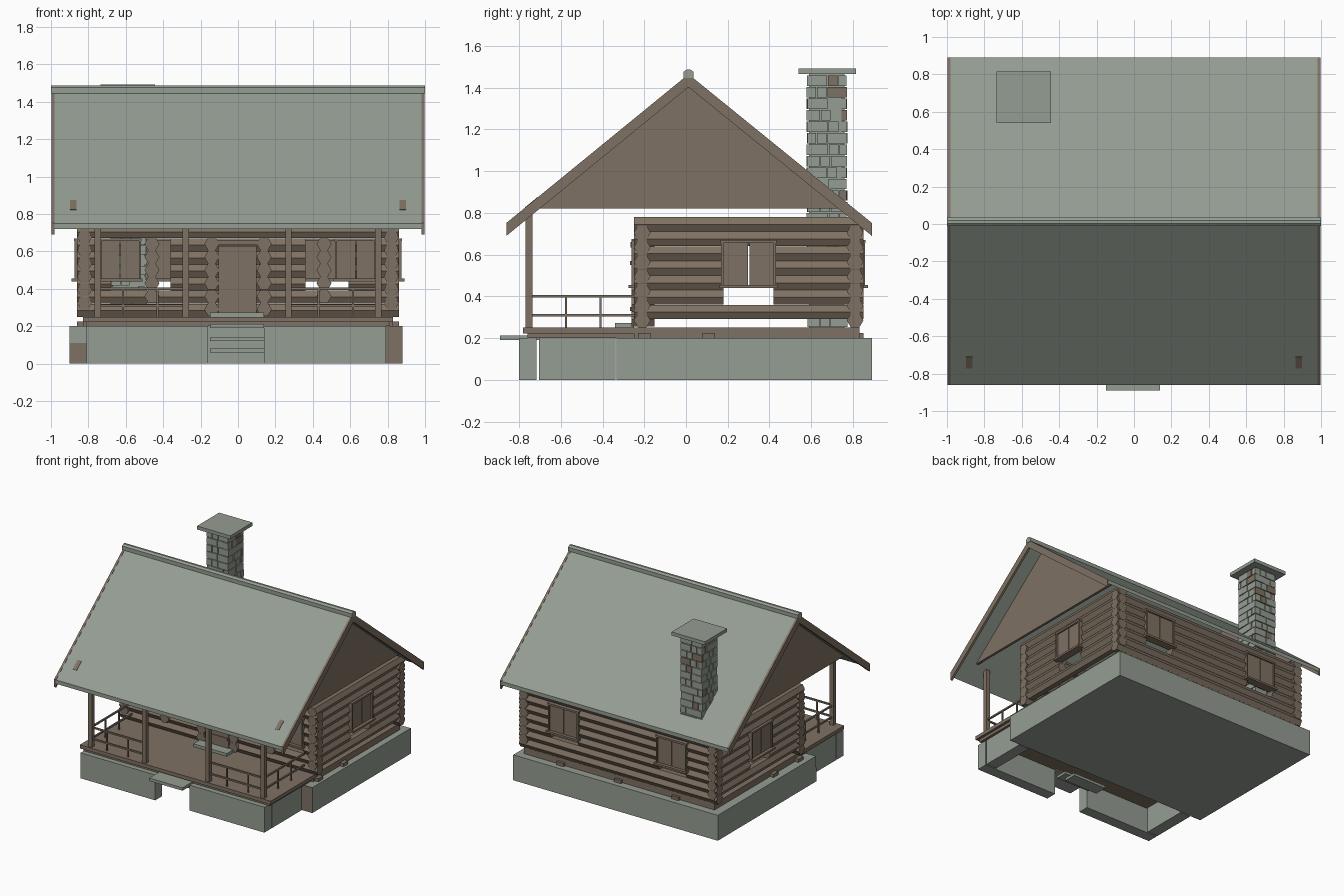
import bpy, bmesh, math, random
from mathutils import Matrix, Vector

random.seed(4)
if "Cube" in bpy.data.objects:
    bpy.data.objects.remove(bpy.data.objects["Cube"])


def material(name, rgb):
    m = bpy.data.materials.new(name)
    m.use_nodes = True
    m.diffuse_color = (*rgb, 1)
    m.node_tree.nodes["Principled BSDF"].inputs["Base Color"].default_value = (*rgb, 1)
    return m


stone = material("grey_green_stone", (0.30, 0.338, 0.29))
wood = material("brown_wood", (0.212, 0.165, 0.125))


def finish(name, bm, *mats):
    bmesh.ops.recalc_face_normals(bm, faces=bm.faces)
    mesh = bpy.data.meshes.new(name)
    bm.to_mesh(mesh)
    bm.free()
    for m in mats:
        mesh.materials.append(m)
    obj = bpy.data.objects.new(name, mesh)
    bpy.context.scene.collection.objects.link(obj)
    return obj


def add_box(bm, x, y, z, matrix=Matrix(), index=0):
    """Box from (low, high) ranges on each axis."""
    centre = Vector([(r[0] + r[1]) / 2 for r in (x, y, z)])
    size = [r[1] - r[0] for r in (x, y, z)]
    local = Matrix.Translation(centre) @ Matrix.Diagonal((*size, 1))
    verts = bmesh.ops.create_cube(bm, size=1, matrix=matrix @ local)["verts"]
    for f in {f for v in verts for f in v.link_faces}:
        f.material_index = index


def boxes(name, mat, *ranges):
    bm = bmesh.new()
    for r in ranges:
        add_box(bm, *r)
    return finish(name, bm, mat)


def prism(name, mat, profile, x):
    """Extrude a (y, z) profile between two x values."""
    bm = bmesh.new()
    face = bm.faces.new([bm.verts.new((x[0], y, z)) for y, z in profile])
    new = bmesh.ops.extrude_face_region(bm, geom=[face])["geom"]
    bmesh.ops.translate(bm, vec=(x[1] - x[0], 0, 0),
                        verts=[v for v in new if isinstance(v, bmesh.types.BMVert)])
    return finish(name, bm, mat)


# Foundation and porch base
boxes("foundation", stone, ((-0.9, 0.88), (-0.33, 0.89), (0, 0.2)))
boxes("foundation_facing", wood, ((0.3, 0.88), (-0.334, -0.33), (0, 0.2)),
      ((-0.9, -0.81), (-0.334, -0.33), (0, 0.11)))
boxes("porch_base", stone,
      ((-0.81, -0.16), (-0.8, -0.715), (0, 0.2)),
      ((0.14, 0.79), (-0.8, -0.715), (0, 0.2)),
      ((-0.81, -0.72), (-0.705, -0.338), (0, 0.2)),
      ((0.70, 0.79), (-0.705, -0.338), (0, 0.2)))
boxes("porch_steps", stone,
      ((-0.15, 0.14), (-0.89, -0.70), (0.19, 0.213)),
      ((-0.15, 0.14), (-0.69, -0.6), (0.12, 0.14)),
      ((-0.15, 0.14), (-0.6, -0.5), (0.06, 0.08)))
boxes("door_step", stone, ((-0.15, 0.14), (-0.34, -0.25), (0.25, 0.272)))

# Floors and joist ends
boxes("porch_deck", wood, ((-0.83, 0.83), (-0.78, -0.25), (0.222, 0.25)),
      ((-0.81, 0.81), (-0.76, -0.25), (0.2, 0.222)))
boxes("cabin_floor", wood, ((-0.83, 0.83), (-0.25, 0.83), (0.2, 0.25)))
boxes("joist_ends", wood, *[((-0.86, 0.86), (y - 0.03, y + 0.03), (0.2, 0.225))
                            for y in (-0.2, 0.11)])
boxes("back_joist_ends", wood, *[((x - 0.03, x + 0.03), (0.8, 0.85), (0.2, 0.225))
                                 for x in (-0.5, 0, 0.5)])


# Log walls
def add_log(bm, along_x, fixed, z, a, b, r=0.04):
    rings = []
    for t in (a, b):
        ring = []
        for k in range(6):
            s = fixed + r * math.cos(k * math.pi / 3)
            h = z + r * math.sin(k * math.pi / 3)
            ring.append(bm.verts.new((t, s, h) if along_x else (s, t, h)))
        bm.faces.new(ring)
        rings.append(ring)
    for k in range(6):
        n = (k + 1) % 6
        bm.faces.new((rings[0][k], rings[0][n], rings[1][n], rings[1][k]))


def log_wall(name, along_x, fixed, base, a, b, holes):
    """Seven stacked logs; holes are (start, end, first log, last log)."""
    bm = bmesh.new()
    for i in range(7):
        start = a
        for h0, h1, first, last in holes:
            if first <= i <= last:
                add_log(bm, along_x, fixed, base + 0.035 + 0.07 * i, start, h0)
                start = h1
        add_log(bm, along_x, fixed, base + 0.035 + 0.07 * i, start, b)
    return finish(name, bm, wood)


SIDE_X, FRONT_Y, BACK_Y = 0.82, -0.21, 0.81
for label, sx in (("right", 1), ("left", -1)):
    log_wall("log_wall_" + ("plus_x" if sx > 0 else "minus_x"), False, sx * SIDE_X,
             0.29, -0.25, 0.85, [(0.18, 0.42, 1, 4)])
log_wall("log_wall_back", True, BACK_Y, 0.25, -0.86, 0.86,
         [(-0.59, -0.35, 2, 5), (0.35, 0.59, 2, 5)])
log_wall("log_wall_front", True, FRONT_Y, 0.25, -0.86, 0.86,
         [(-0.74, -0.36, 2, 5), (-0.12, 0.12, 0, 5), (0.36, 0.74, 2, 5)])

# Stacked log ends beside the door and front windows
bm = bmesh.new()
for x, first in ((-0.46, 1), (-0.14, 0), (0.14, 0), (0.46, 1)):
    for i in range(first, 6):
        add_log(bm, False, x, 0.29 + 0.07 * i, -0.26, -0.15)
finish("log_jambs", bm, wood)


# Shuttered windows: local x along the wall, local -y outward
def window(name, x, y, angle, half=0.12):
    m = Matrix.Translation((x, y, 0)) @ Matrix.Rotation(angle, 4, "Z")
    bm = bmesh.new()
    for s in (-1, 1):
        add_box(bm, sorted((s * 0.003, s * half)), (-0.01, 0.01), (0.455, 0.655), m)
        add_box(bm, sorted((s * half, s * (half + 0.012))), (-0.02, 0.03), (0.45, 0.66), m)
    add_box(bm, (-half - 0.015, half + 0.015), (-0.022, 0.03), (0.655, 0.67), m)
    add_box(bm, (-half - 0.02, half + 0.02), (-0.035, 0.03), (0.44, 0.455), m)
    finish(name, bm, wood)


for s, tag in ((1, "plus_x"), (-1, "minus_x")):
    window("side_window_" + tag, s * 0.855, 0.3, s * math.pi / 2)
    window("back_window_" + tag, s * 0.47, 0.838, math.pi)
    window("front_window_" + tag, s * 0.63, -0.24, 0, 0.1)

# Door with battens and lintel
boxes("door", wood, ((-0.105, 0.1), (-0.262, -0.24), (0.272, 0.63)),
      ((-0.095, 0.09), (-0.268, -0.262), (0.33, 0.35)),
      ((-0.095, 0.09), (-0.268, -0.262), (0.55, 0.57)),
      ((-0.16, 0.16), (-0.265, -0.2), (0.635, 0.66)))

# Porch posts and railings
post_x = (-0.75, -0.28, 0.27, 0.75)
boxes("porch_posts", wood, *[((x - 0.017, x + 0.017), (-0.768, -0.735), (0.25, 0.81))
                             for x in post_x])
rails = []
for z in (0.31, 0.40):
    zr = (z - 0.006, z + 0.006)
    for s in (-1, 1):
        rails.append((sorted((s * 0.275, s * 0.75)), (-0.757, -0.745), zr))
        rails.append(sorted_side := ((s * 0.75 - 0.006, s * 0.75 + 0.006), (-0.74, -0.25), zr))
for s in (-1, 1):
    for x in (0.43, 0.615):
        rails.append(((s * x - 0.005, s * x + 0.005), (-0.756, -0.746), (0.25, 0.40)))
    for y in (-0.575, -0.41):
        rails.append(((s * 0.75 - 0.005, s * 0.75 + 0.005), (y - 0.005, y + 0.005), (0.25, 0.40)))
boxes("porch_railings", wood, *rails)

# Roof
RIDGE_Y, RIDGE_Z, FRONT, BACK, EAVE = 0.012, 1.462, -0.86, 0.89, 0.75


def chevron(depth, drop=0.0):
    top = [(FRONT, EAVE - drop), (RIDGE_Y, RIDGE_Z - drop), (BACK, EAVE - drop)]
    return top + [(y, z - depth) for y, z in reversed(top)]


prism("roof", stone, chevron(0.03), (-0.98, 0.98))
for s, tag in ((1, "plus_x"), (-1, "minus_x")):
    prism("barge_board_" + tag, wood, chevron(0.062, -0.002), (s * 0.98, s * 0.997))
    prism("gable_" + tag, wood, [(-0.74, 0.82), (0.765, 0.82), (RIDGE_Y, 1.433)],
          (s * 0.84, s * 0.86))
prism("ridge_cap", stone, [(-0.012, 1.445), (-0.012, 1.475), (0.004, 1.487),
                           (0.02, 1.487), (0.036, 1.475), (0.036, 1.445)], (-1, 1))

# Beam ends showing through the roof
bm = bmesh.new()
for x, y in ((-0.88, -0.74), (0.88, -0.74), (0.88, 0.78)):
    slope = math.atan2(RIDGE_Z - EAVE, RIDGE_Y - FRONT) * (1 if y < 0 else -1)
    z = RIDGE_Z - abs(y - RIDGE_Y) * abs(math.tan(slope))
    m = Matrix.Translation((x, y, z)) @ Matrix.Rotation(slope, 4, "X")
    add_box(bm, (-0.017, 0.017), (-0.04, 0.04), (-0.004, 0.003), m)
finish("beam_ends", bm, wood)

# Chimney of uneven stone blocks round a core, with a cap
CX, CY, ROW = -0.585, 0.675, 0.055
boxes("chimney_core", stone, ((CX - 0.085, CX + 0.085), (CY - 0.085, CY + 0.085), (0.25, 1.465)))
bm = bmesh.new()
for row in range(22):
    z = 0.25 + row * ROW
    for side in range(4):
        m = Matrix.Translation((CX, CY, 0)) @ Matrix.Rotation(side * math.pi / 2, 4, "Z")
        cut = (-0.04 if (row + side) % 2 else 0.0) + random.uniform(-0.01, 0.01)
        edges = [-0.095, cut, cut + 0.05, 0.095]
        for a, b in zip(edges, edges[1:]):
            out = 0.094 + random.uniform(-0.003, 0.004)
            add_box(bm, (a + 0.002, b - 0.002), (-out, -0.07), (z + 0.003, z + ROW - 0.002), m,
                    1 if random.random() < 0.1 else 0)
finish("chimney_blocks", bm, stone, wood)
boxes("chimney_cap", stone, ((-0.735, -0.445), (0.54, 0.815), (1.465, 1.492)))
